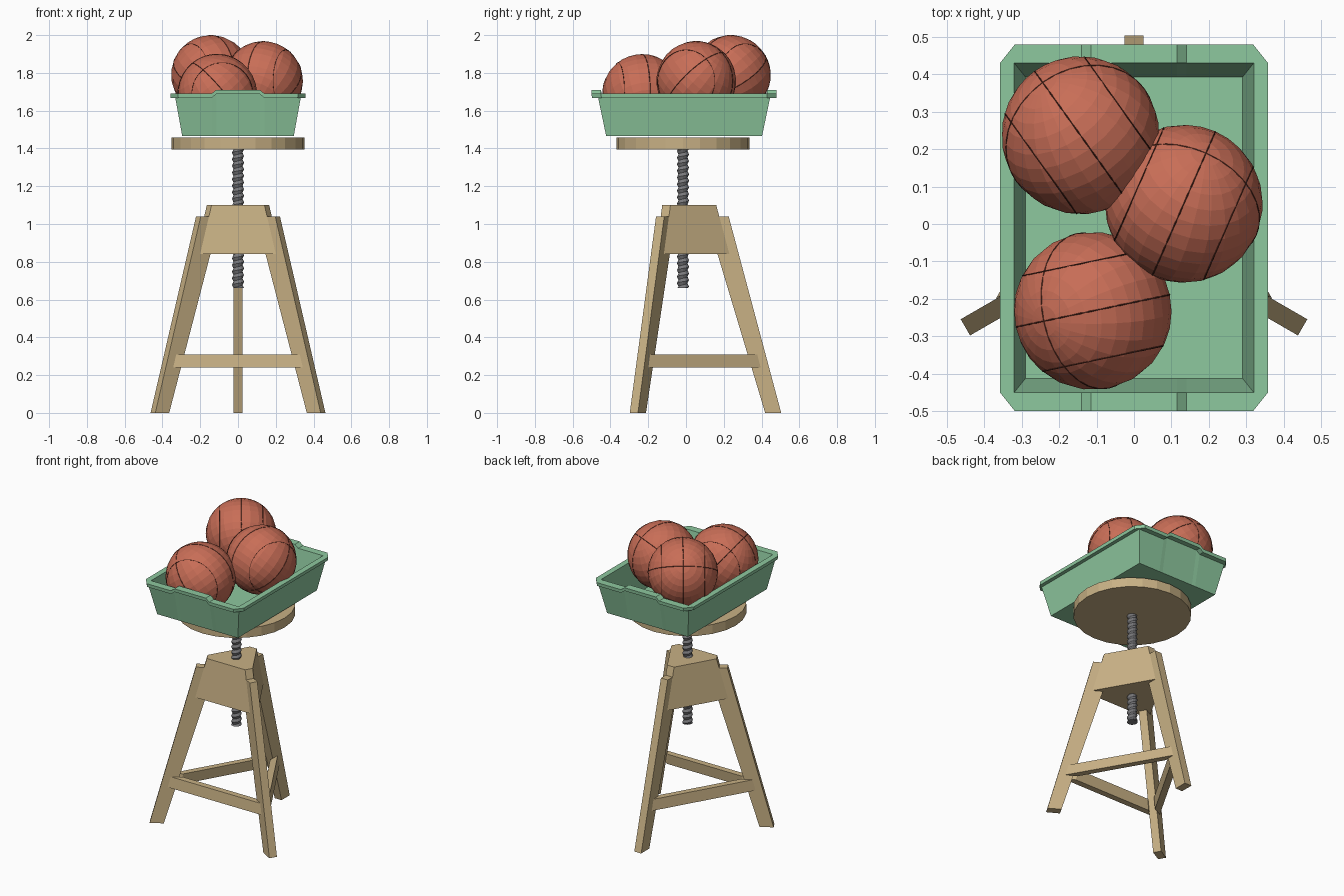
import bpy, bmesh, math
from mathutils import Vector, Matrix

if "Cube" in bpy.data.objects:
    bpy.data.objects.remove(bpy.data.objects["Cube"])

CY = -0.016  # y of the stool axis


def mat(name, r, g, b):
    m = bpy.data.materials.new(name)
    m.diffuse_color = (r, g, b, 1)
    m.use_nodes = True
    m.node_tree.nodes["Principled BSDF"].inputs["Base Color"].default_value = m.diffuse_color
    return m


WOOD = mat("pale wood", 0.58, 0.44, 0.235)
METAL = mat("grey steel", 0.20, 0.20, 0.21)
GREEN = mat("mint green", 0.27, 0.58, 0.345)
ORANGE = mat("terracotta", 0.58, 0.155, 0.095)
SEAM = mat("dark seam", 0.10, 0.025, 0.015)


def finish(name, bm, material, loc=(0, 0, 0), rot=0.0):
    bmesh.ops.remove_doubles(bm, verts=bm.verts, dist=1e-4)
    bmesh.ops.recalc_face_normals(bm, faces=bm.faces)
    me = bpy.data.meshes.new(name)
    bm.to_mesh(me)
    bm.free()
    me.materials.append(material)
    ob = bpy.data.objects.new(name, me)
    ob.location = loc
    ob.rotation_euler.z = rot
    bpy.context.collection.objects.link(ob)
    return ob


def loft(name, loops, material, loc=(0, 0, 0), rot=0.0):
    """Skin closed loops of equal length and cap both ends."""
    bm = bmesh.new()
    rings = [[bm.verts.new(p) for p in lp] for lp in loops]
    n = len(rings[0])
    for a, b in zip(rings, rings[1:]):
        for i in range(n):
            j = (i + 1) % n
            bm.faces.new((a[i], a[j], b[j], b[i]))
    bm.faces.new(rings[0])
    bm.faces.new(rings[-1])
    return finish(name, bm, material, loc, rot)


# Three legs and three stretchers, repeated around the stool axis
leg_side = [(0.435, 0), (0.52, 0), (0.242, 1.04), (0.123, 1.04)]
for k, part in enumerate(("back", "left", "right")):
    a = k * math.tau / 3
    loft(part + "_leg", [[(x, r, z) for r, z in leg_side] for x in (-0.025, 0.025)],
         WOOD, (0, CY, 0), a)
    loft("stretcher_%d" % (k + 1), [
        [(-w, -d, z), (w, -d, z), (w - 0.06, -d + 0.04, z), (-w + 0.06, -d + 0.04, z)]
        for w, d, z in ((0.343, 0.228, 0.24), (0.327, 0.219, 0.31))],
        WOOD, (0, CY, 0), a)


# Flared hub block: triangle with its corners cut to the leg width
def hub_loop(r, z, w=0.025):
    pts = []
    for k in range(3):
        rot = Matrix.Rotation(k * math.tau / 3, 3, 'Z')
        pts += [rot @ Vector((w, r, z)), rot @ Vector((-w, r, z))]
    return pts


loft("hub_block", [hub_loop(0.246, 0.84), hub_loop(0.176, 1.10)], WOOD, (0, CY, 0))


# Round seat
def circle(r, z, n=24):
    return [(r * math.cos(i * math.tau / n), r * math.sin(i * math.tau / n), z) for i in range(n)]


loft("seat", [circle(0.353, 1.395), circle(0.353, 1.457)], WOOD, (0, CY, 0))

# Threaded spindle: a true helix clamped to its ends
N, PITCH, Z0, Z1 = 12, 0.035, 0.66, 1.40
bm = bmesh.new()
rows = int((Z1 - Z0) / PITCH * 2) + 4
grid = []
for j in range(rows):
    r = 0.024 if j % 2 else 0.032
    grid.append([bm.verts.new((r * math.cos(i * math.tau / N), r * math.sin(i * math.tau / N),
                               min(Z1, max(Z0, Z0 + (j - 2) * PITCH / 2 + PITCH * i / N))))
                 for i in range(N)])
for j in range(rows - 1):
    for i in range(N):
        if i < N - 1:
            bm.faces.new((grid[j][i], grid[j][i + 1], grid[j + 1][i + 1], grid[j + 1][i]))
        elif j + 3 < rows:
            bm.faces.new((grid[j][i], grid[j + 2][0], grid[j + 3][0], grid[j + 1][i]))
bm.faces.new(grid[0])
finish("threaded_spindle", bm, METAL, (0, CY, 0))


# Tray: nested outlines, with a raised grip in the middle of the short rims
def tray_loop(hx, hy, z, lift=0.0, cx=0.0, cy=0.0):
    half = [(hx, -hy + cy, 0), (hx, hy - cy, 0), (hx - cx, hy, 0),
            (0.14, hy, 0), (0.115, hy, lift), (-0.115, hy, lift), (-0.14, hy, 0), (-hx + cx, hy, 0)]
    return [(s * x, s * y, z + l) for s in (1, -1) for x, y, l in half]


loft("tray", [
    tray_loop(0.295, 0.4125, 1.465),
    tray_loop(0.332, 0.455, 1.668, 0.02),
    tray_loop(0.356, 0.488, 1.668, 0.02, 0.04, 0.05),
    tray_loop(0.358, 0.49, 1.69, 0.02, 0.04, 0.05),
    tray_loop(0.32, 0.44, 1.69, 0.02),
    tray_loop(0.29, 0.4025, 1.478)], GREEN, (0, -0.01, 0))

# Balls: faceted spheres with thin seams
R = 0.211
balls = [("back_ball", (-0.143, 0.237, 1.789), (-0.48, 0.67, 0.57)),
         ("right_ball", (0.133, 0.054, 1.757), (0.28, 0.64, 0.71)),
         ("front_ball", (-0.110, -0.232, 1.689), (-0.62, -0.13, 0.77))]
for name, c, axis in balls:
    q = Vector(axis).to_track_quat('Z', 'Y')
    bm = bmesh.new()
    bmesh.ops.create_uvsphere(bm, u_segments=24, v_segments=16, radius=R,
                              matrix=q.to_matrix().to_4x4())
    finish(name, bm, ORANGE, c)
    # two great circles through the pole and one ring on each side
    bm = bmesh.new()
    for turn, off in ((0, 0), (90, 0), (0, 0.62), (0, -0.62)):
        rot = q.to_matrix() @ Matrix.Rotation(math.radians(turn), 3, 'Z')
        rad, x0, n = (R - 0.001) * math.sqrt(1 - off * off), (R - 0.001) * off, 48
        out = Vector((off, 0, 0))
        rings = []
        for i in range(n):
            t = i * math.tau / n
            d = Vector((0, math.cos(t), math.sin(t)))
            p = d * rad + Vector((x0, 0, 0))
            rings.append([bm.verts.new(rot @ (p + d * a + Vector((b, 0, 0))))
                          for a, b in ((0.002, 0), (0, 0.002), (-0.002, 0), (0, -0.002))])
        for i in range(n):
            a, b = rings[i], rings[(i + 1) % n]
            for k in range(4):
                m = (k + 1) % 4
                bm.faces.new((a[k], a[m], b[m], b[k]))
    finish(name + "_seams", bm, SEAM, c)
